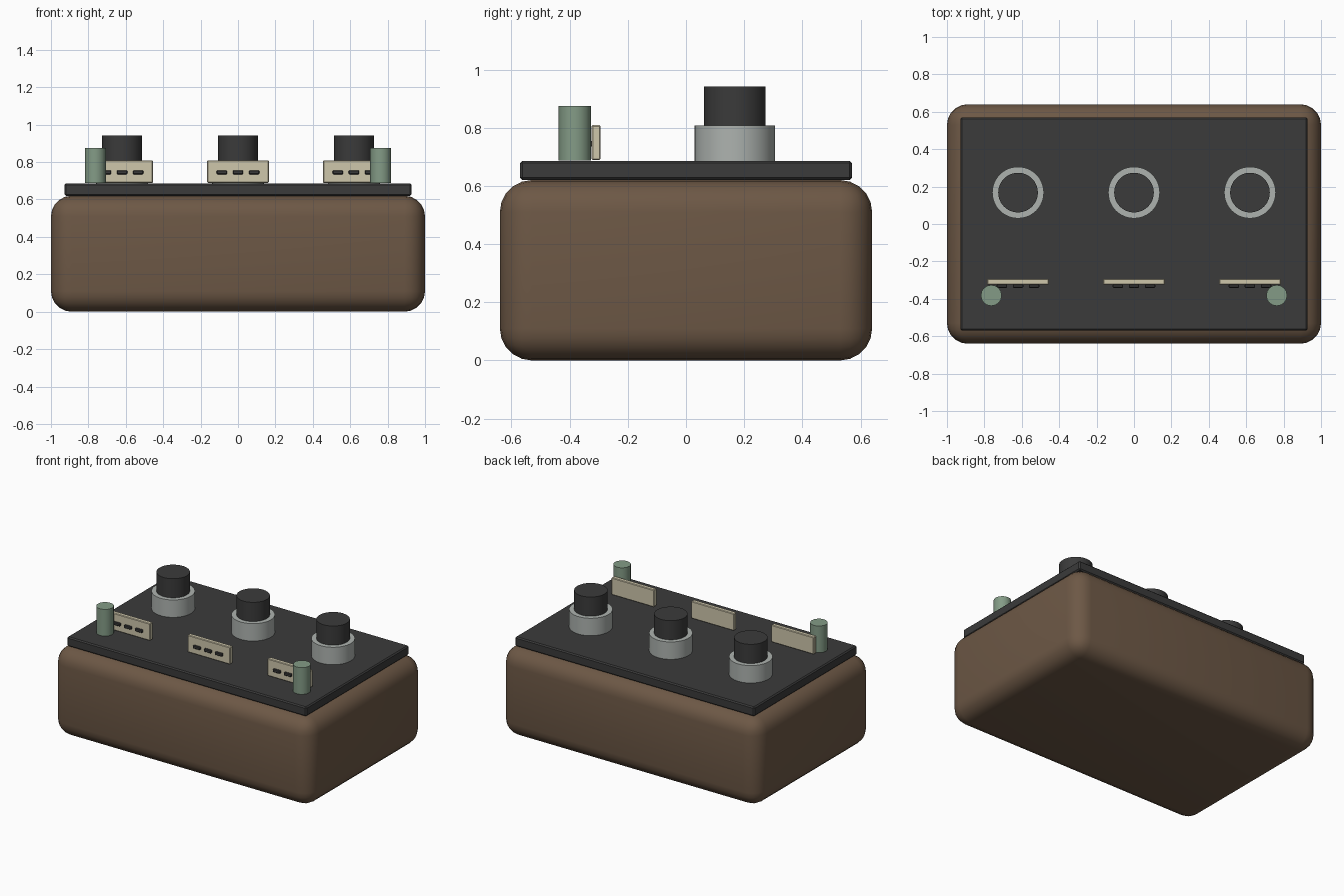
import bpy
import math

if "Cube" in bpy.data.objects:
    bpy.data.objects.remove(bpy.data.objects["Cube"], do_unlink=True)


def material(name, rgb):
    m = bpy.data.materials.new(name)
    m.use_nodes = True
    m.diffuse_color = (*rgb, 1)
    m.node_tree.nodes["Principled BSDF"].inputs["Base Color"].default_value = (*rgb, 1)
    return m


BROWN = material("brown", (0.152, 0.097, 0.06))
CHARCOAL = material("charcoal", (0.043, 0.043, 0.043))
GREY = material("light grey", (0.42, 0.45, 0.43))
CREAM = material("cream", (0.62, 0.57, 0.41))
GREEN = material("sage green", (0.23, 0.33, 0.24))


def finish(name, mat):
    obj = bpy.context.object
    obj.name = name
    obj.data.materials.append(mat)
    return obj


def box(name, mat, center, size, bevel=0, segments=1):
    bpy.ops.mesh.primitive_cube_add(size=1, location=center)
    obj = finish(name, mat)
    obj.scale = size
    bpy.ops.object.transform_apply(location=False, rotation=False, scale=True)
    if bevel:
        mod = obj.modifiers.new("Rounded edges", 'BEVEL')
        mod.width = bevel
        mod.segments = segments
        bpy.ops.object.modifier_apply(modifier=mod.name)
        bpy.ops.object.shade_smooth_by_angle(angle=math.radians(30))
    return obj


def cylinder(name, mat, x, y, radius, bottom, top, sides):
    bpy.ops.mesh.primitive_cylinder_add(
        vertices=sides, radius=radius, depth=top - bottom,
        location=(x, y, (bottom + top) / 2))
    obj = finish(name, mat)
    bpy.ops.object.shade_smooth_by_angle(angle=math.radians(35))
    return obj


# Rounded body and top plate
box("body", BROWN, (0, 0, 0.31), (2, 1.28, 0.62), 0.11, 5)
box("top_plate", CHARCOAL, (0, 0, 0.653), (1.855, 1.14, 0.066), 0.008)

# Three stations, each with a knob and a slotted label plate
for side, x in (("right", -0.62), ("middle", 0), ("left", 0.62)):
    cylinder(side + "_knob_base", GREY, x, 0.168, 0.138, 0.685, 0.808, 48)
    cylinder(side + "_knob", CHARCOAL, x, 0.168, 0.106, 0.80, 0.942, 48)
    box(side + "_panel", CREAM, (x, -0.309, 0.749), (0.33, 0.031, 0.12), 0.004)
    for i in (-1, 0, 1):
        box(f"{side}_slot_{i + 2}", CHARCOAL,
            (x + i * 0.086, -0.332, 0.745), (0.056, 0.018, 0.021), 0.004)

# Front corner posts
for side, x in (("right", -0.763), ("left", 0.763)):
    cylinder(side + "_post", GREEN, x, -0.382, 0.056, 0.688, 0.875, 16)
